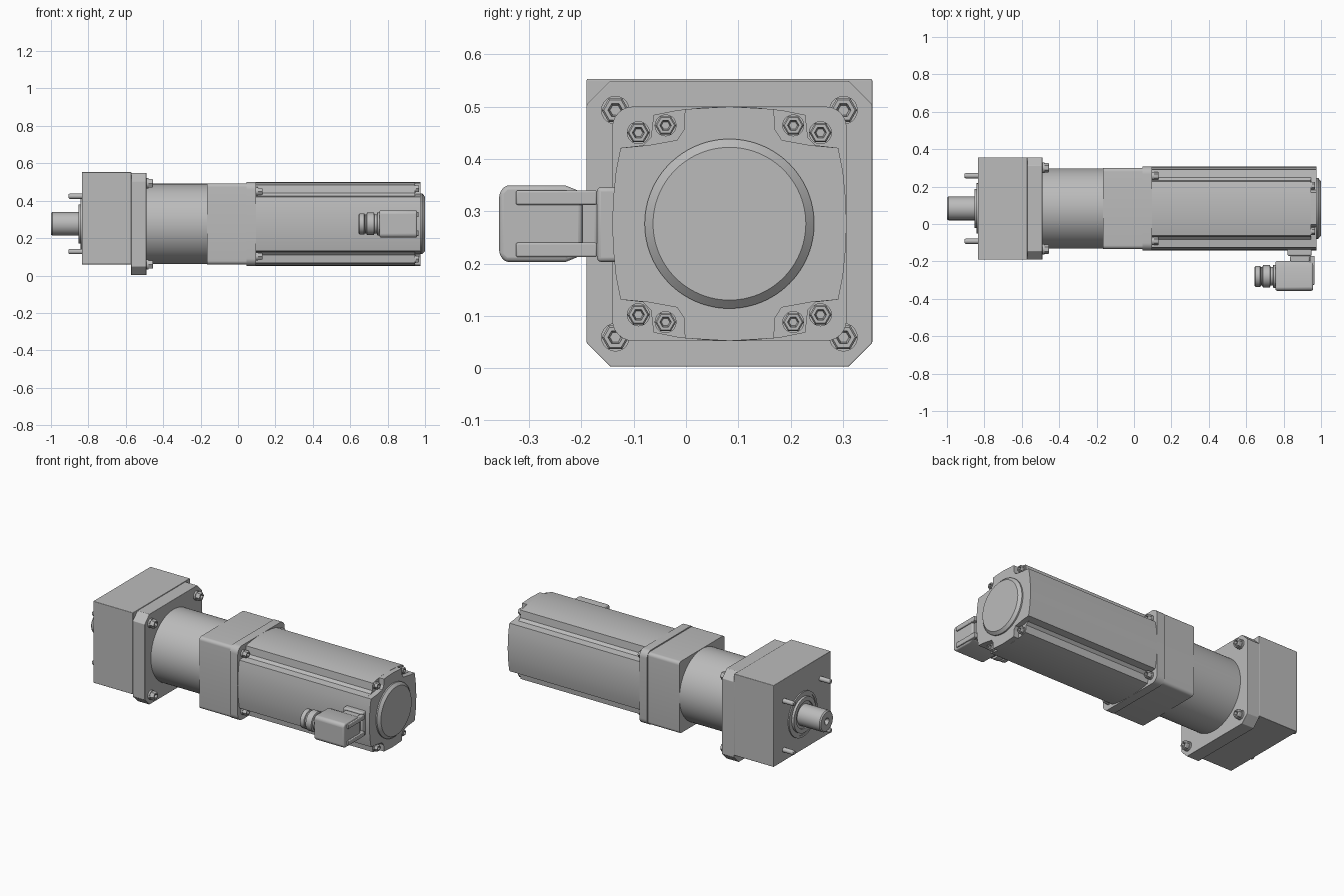
import bpy, bmesh, math

if "Cube" in bpy.data.objects:
    bpy.data.objects.remove(bpy.data.objects["Cube"])

grey = bpy.data.materials.new("machine_grey")
grey.use_nodes = True
COL = (0.5, 0.5, 0.5, 1)
grey.diffuse_color = COL
grey.node_tree.nodes["Principled BSDF"].inputs["Base Color"].default_value = COL

CY, CZ = 0.083, 0.276   # main axis of the drive


def finish(name, bm, bevel=0, segs=3, smooth=True):
    bmesh.ops.remove_doubles(bm, verts=bm.verts, dist=1e-5)
    bmesh.ops.recalc_face_normals(bm, faces=bm.faces)
    me = bpy.data.meshes.new(name)
    bm.to_mesh(me)
    bm.free()
    me.materials.append(grey)
    ob = bpy.data.objects.new(name, me)
    bpy.context.collection.objects.link(ob)
    if bevel:
        m = ob.modifiers.new("bevel", "BEVEL")
        m.width, m.segments, m.limit_method = bevel, segs, "ANGLE"
    if smooth:
        bpy.ops.object.select_all(action="DESELECT")
        ob.select_set(True)
        bpy.context.view_layer.objects.active = ob
        bpy.ops.object.shade_smooth_by_angle(angle=math.radians(30))
    return ob


def lathe(name, profile, y=CY, z=CZ, n=64):
    """Turn (x, radius) points around an axis parallel to x."""
    bm = bmesh.new()
    rings = []
    for x, r in profile:
        rings.append([bm.verts.new((x, y + r * math.cos(2 * math.pi * i / n),
                                    z + r * math.sin(2 * math.pi * i / n)))
                      for i in range(n)])
    for a, b in zip(rings, rings[1:]):
        for i in range(n):
            j = (i + 1) % n
            bm.faces.new((a[i], a[j], b[j], b[i]))
    for ring in (rings[0], rings[-1]):
        bm.faces.new(ring)
    return finish(name, bm)


def prism(name, outline, x0, x1, bevel=0, y=CY, z=CZ):
    """Extrude a (y, z) outline along x."""
    bm = bmesh.new()
    face = bm.faces.new([bm.verts.new((x0, y + u, z + v)) for u, v in outline])
    ext = bmesh.ops.extrude_face_region(bm, geom=[face])
    for v in ext["geom"]:
        if isinstance(v, bmesh.types.BMVert):
            v.co.x = x1
    return finish(name, bm, bevel)


def box(name, x, y, z, bevel=0):
    pts = [(y[0], z[0]), (y[1], z[0]), (y[1], z[1]), (y[0], z[1])]
    return prism(name, pts, x[0], x[1], bevel, 0, 0)


def mirrored(quarter):
    """Mirror a quarter outline, running from +u to +v, into a closed loop."""
    pts = list(quarter)
    pts += [(-u, v) for u, v in reversed(quarter)]
    pts += [(-u, -v) for u, v in quarter]
    pts += [(u, -v) for u, v in reversed(quarter)]
    out = []
    for p in pts:
        q = (round(p[0], 5), round(p[1], 5))
        if q not in out:
            out.append(q)
    return out


def rounded(h, r, n=6):
    c = h - r
    return mirrored([(c + r * math.cos(a), c + r * math.sin(a))
                     for a in [math.pi / 2 * i / n for i in range(n + 1)]])


def corners(du, dv):
    return [(CY + s * du, CZ + t * dv) for s in (-1, 1) for t in (-1, 1)]


def bolt(name, x, y, z, r, h):
    lathe(name + "_washer", [(x, r * 1.05), (x + h * .3, r * 1.05)], y, z, 20)
    lathe(name + "_head", [(x, r), (x + h * .85, r), (x + h, r * .85), (x + h, r * .55),
                           (x + h * .5, r * .4)], y, z, 6)


# Gearbox head and its mounting flange
box("gearbox_head", (-0.835, -0.57), (-0.19, 0.356), (0.06, 0.553), 0.003)
prism("gearbox_flange", mirrored([(0.273, 0), (0.273, 0.228), (0.228, 0.273), (0, 0.273)]),
      -0.571, -0.49, 0.002)
for y, z in corners(0.218, 0.217):
    bolt("flange_bolt", -0.49, y, z, 0.026, 0.036)

# Output side: bearing boss, shaft with centre hole, studs
lathe("bearing_boss", [(-0.83, 0.135), (-0.842, 0.135), (-0.842, 0.122), (-0.838, 0.122),
                       (-0.838, 0.105), (-0.853, 0.105), (-0.853, 0.08), (-0.845, 0.08)])
lathe("output_shaft", [(-0.83, 0.063), (-0.993, 0.063), (-1, 0.057), (-1, 0.02),
                       (-0.985, 0.012), (-0.96, 0.012)], n=48)
for y, z in corners(0.175, 0.148):
    lathe("mounting_stud", [(-0.83, 0.014), (-0.9, 0.014), (-0.906, 0.01)], y, z, 20)

# Gear housing and motor adapter
lathe("gear_housing", [(-0.49, 0.215), (-0.16, 0.215)], n=96)
prism("motor_adapter", rounded(0.217, 0.02), -0.165, 0.046)
prism("motor_front_flange", rounded(0.224, 0.04), 0.045, 0.097)
for y, z in corners(0.174, 0.174):
    bolt("motor_bolt", 0.097, y, z, 0.021, 0.034)

# Motor body: bulged sides with grooved corners
side = [(0.224, 0), (0.222, 0.05), (0.217, 0.1), (0.208, 0.145)]
groove = [(0.165, 0.15), (0.15, 0.165)]
body = side + groove + [(v, u) for u, v in reversed(side)]
prism("motor_body", mirrored(body), 0.096, 0.945)

# Rear cap with pockets for its screws, and round end cover
cap = side + [(0.155, 0.15), (0.1, 0.16), (0.087, 0.18), (0.085, 0.219), (0, 0.224)]
prism("motor_rear_cap", mirrored(cap), 0.944, 0.977)
for y, z in corners(0.122, 0.188):
    bolt("rear_screw", 0.944, y, z, 0.02, 0.025)
lathe("end_cover", [(0.97, 0.162), (0.985, 0.162), (1.0, 0.146)], n=96)

# Angled cable connector on the front side
KY, KZ = -0.28, 0.276
box("connector_base", (0.82, 0.95), (-0.17, -0.125), (0.203, 0.346), 0.008)
box("connector_neck", (0.835, 0.94), (-0.21, -0.165), (0.216, 0.336), 0.01)
half = [(-0.357, 0.06), (-0.345, 0.073), (-0.23, 0.073), (-0.198, 0.06)]
shell = [(y, KZ + h) for y, h in half] + [(y, KZ - h) for y, h in reversed(half)]
prism("connector_shell", shell, 0.757, 0.957, 0.008, 0, 0)
for s in (-1, 1):
    zc = KZ + s * 0.05
    box("connector_rib", (0.94, 0.966), (-0.325, -0.17), (zc - 0.014, zc + 0.014), 0.004)
lathe("cable_socket", [(0.77, 0.062), (0.745, 0.062), (0.742, 0.05), (0.73, 0.05),
                       (0.727, 0.06), (0.69, 0.06), (0.685, 0.05), (0.678, 0.05),
                       (0.675, 0.056), (0.65, 0.056), (0.645, 0.05), (0.645, 0.038),
                       (0.67, 0.034)], KY, KZ, 32)
